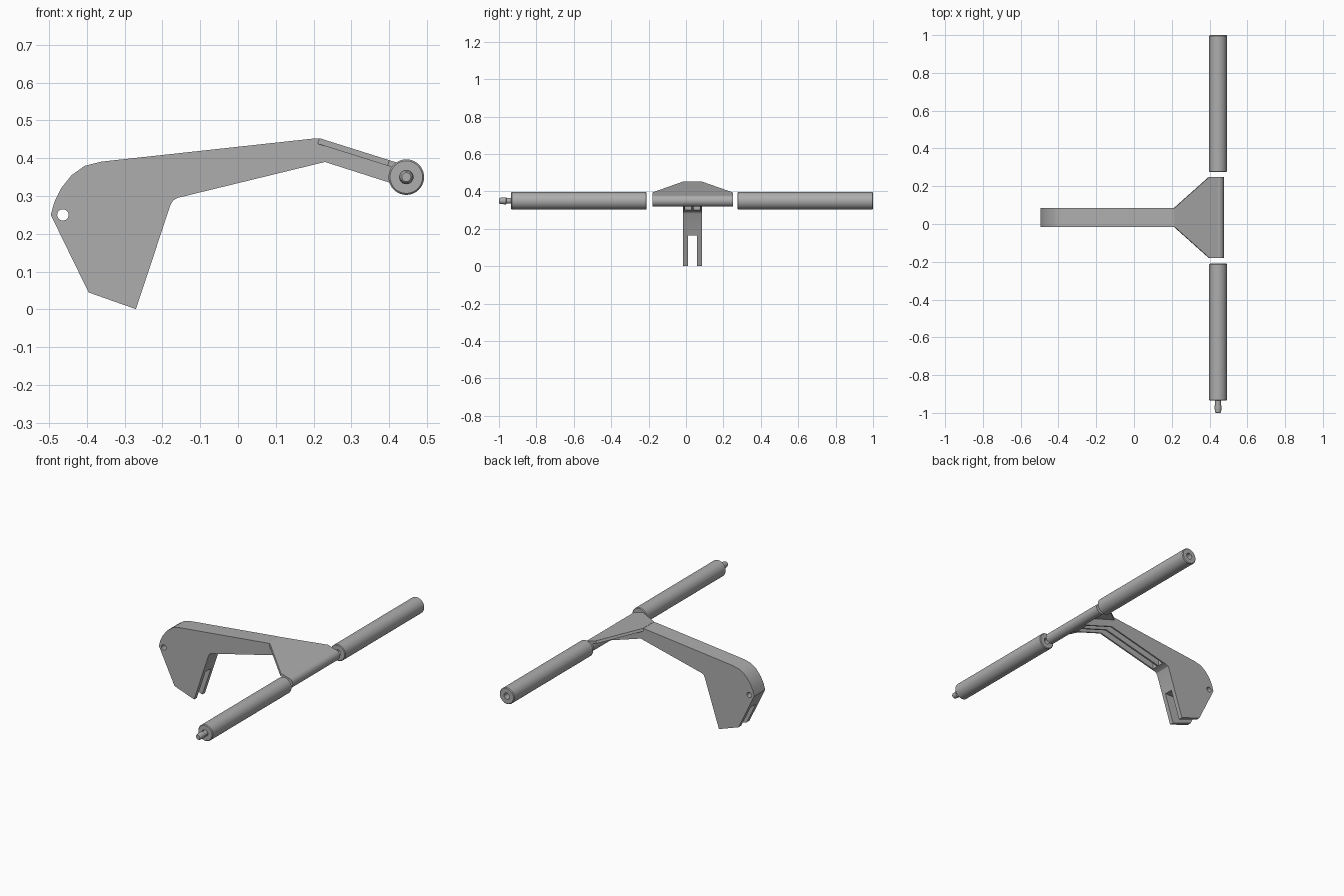
import bpy, bmesh
from math import cos, sin, pi, radians

cube = bpy.data.objects.get("Cube")
if cube:
    bpy.data.objects.remove(cube, do_unlink=True)

grey = bpy.data.materials.new("plain grey")
grey.use_nodes = True
COLOUR = (0.42, 0.42, 0.42, 1)
grey.diffuse_color = COLOUR
grey.node_tree.nodes["Principled BSDF"].inputs["Base Color"].default_value = COLOUR

MID = 0.035               # centre plane of the arm
AXIS_X, AXIS_Z = 0.445, 0.35


def finish(name, bm):
    bmesh.ops.recalc_face_normals(bm, faces=bm.faces[:])
    mesh = bpy.data.meshes.new(name)
    bm.to_mesh(mesh)
    bm.free()
    mesh.materials.append(grey)
    ob = bpy.data.objects.new(name, mesh)
    bpy.context.collection.objects.link(ob)
    return ob


def prism(name, outline, shift):
    """Extrude a closed outline of 3D points along a vector."""
    bm = bmesh.new()
    face = bm.faces.new([bm.verts.new(p) for p in outline])
    ext = bmesh.ops.extrude_face_region(bm, geom=[face])
    moved = [g for g in ext["geom"] if isinstance(g, bmesh.types.BMVert)]
    bmesh.ops.translate(bm, verts=moved, vec=shift)
    return finish(name, bm)


def side_prism(name, outline, y0, y1):
    return prism(name, [(x, y0, z) for x, z in outline], (0, y1 - y0, 0))


def lathe(name, profile, x=AXIS_X, z=AXIS_Z, sides=40):
    """Revolve (radius, y) points about an axis parallel to y."""
    bm = bmesh.new()
    rings = []
    for r, y in profile:
        rings.append([bm.verts.new((x + r * cos(2 * pi * i / sides), y,
                                    z + r * sin(2 * pi * i / sides)))
                      for i in range(sides)])
    for a, b in zip(rings, rings[1:]):
        for i in range(sides):
            j = (i + 1) % sides
            bm.faces.new((a[i], a[j], b[j], b[i]))
    bm.faces.new(rings[0])
    bm.faces.new(rings[-1])
    return finish(name, bm)


def activate(ob):
    bpy.ops.object.select_all(action="DESELECT")
    ob.select_set(True)
    bpy.context.view_layer.objects.active = ob


def cut(ob, cutter):
    cutter.hide_render = True
    activate(ob)
    mod = ob.modifiers.new("cut", "BOOLEAN")
    mod.operation = "DIFFERENCE"
    mod.solver = "EXACT"
    mod.object = cutter
    bpy.ops.object.modifier_apply(modifier=mod.name)
    bpy.data.objects.remove(cutter, do_unlink=True)


# Arm with hooked head
outline = [(-0.395, 0.045), (-0.495, 0.25), (-0.486, 0.283), (-0.468, 0.32),
           (-0.44, 0.355), (-0.405, 0.38), (-0.36, 0.391), (0.2, 0.452),
           (0.215, 0.452), (0.24, 0.442), (0.44, 0.375), (0.43, 0.326),
           (0.23, 0.39), (-0.16, 0.295), (-0.172, 0.288), (-0.179, 0.275),
           (-0.27, 0.001)]
arm = side_prism("arm", outline, MID - 0.05, MID + 0.05)

# Fork slot and pin hole in the head
cut(arm, side_prism("fork_cutter", [(-0.6, -0.1), (-0.6, 0.165), (0, 0.165), (0, -0.1)],
                    MID - 0.025, MID + 0.025))
cut(arm, lathe("pin_hole_cutter", [(0.015, -0.2), (0.015, 0.3)], -0.463, 0.25, 24))

# Twin grooves under the arm, leaving side walls and a centre rib
groove = [(-0.14, 0.25), (-0.14, 0.335), (0.23, 0.425), (0.4, 0.371),
          (0.4, 0.3), (0.23, 0.34)]
for side in (-1, 1):
    inner, outer = MID + side * 0.005, MID + side * 0.041
    cut(arm, side_prism("groove_cutter", groove, min(inner, outer), max(inner, outer)))

# Flared sloping plate joining the arm to the hub
half = [(0.215, 0.05), (0.4, 0.215), (AXIS_X, 0.215)]
flare = half + [(x, -w) for x, w in reversed(half)]
plate = prism("flared_plate",
              [(x, MID + w, 0.453 - 0.315 * (x - 0.215)) for x, w in flare],
              (-0.004, 0, -0.015))

# Hub at the end of the plate
hub = lathe("hub", [(0.031, MID - 0.215), (0.031, MID + 0.215)])


# Rollers with chamfered ends and bored centres
def roller(name, y0, y1, r=0.047, bore=0.018, c=0.004, depth=0.05):
    return lathe(name, [(bore, y0 + depth), (bore, y0), (r - c, y0), (r, y0 + c),
                        (r, y1 - c), (r - c, y1), (bore, y1), (bore, y1 - depth)])


front_roller = roller("front_roller", -0.935, -0.21)
back_roller = roller("back_roller", 0.275, 1.0)

# Stepped tip on the front roller
tip = lathe("axle_tip", [(0.012, -1.0), (0.016, -0.995), (0.019, -0.97), (0.019, -0.962),
                         (0.015, -0.96), (0.015, -0.88)], sides=24)

for ob in (arm, plate, hub, front_roller, back_roller, tip):
    activate(ob)
    bpy.ops.object.shade_smooth_by_angle(angle=radians(30))
